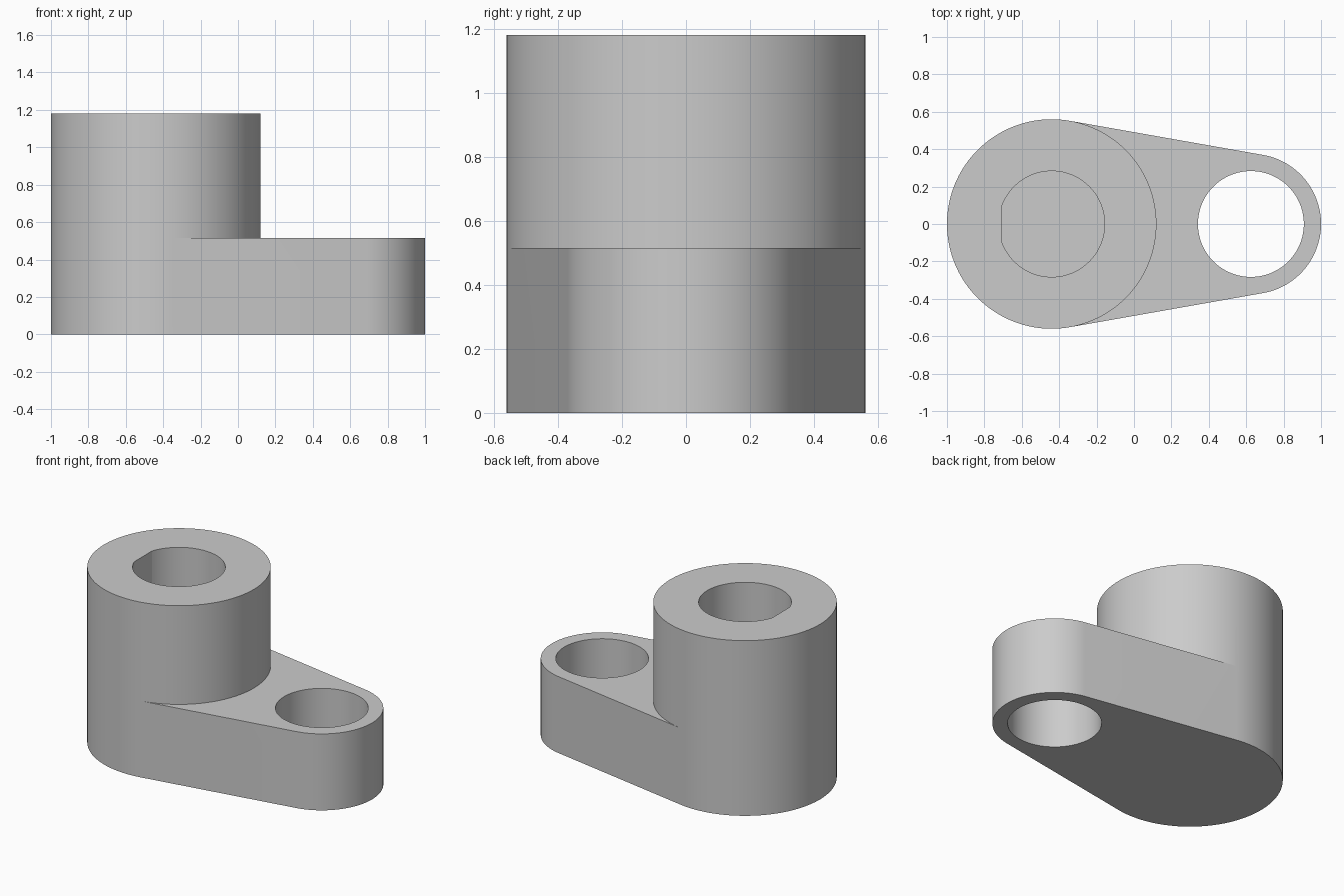
import bpy
import bmesh
from math import cos, sin, radians, sqrt, acos, degrees

if "Cube" in bpy.data.objects:
    bpy.data.objects.remove(bpy.data.objects["Cube"], do_unlink=True)

BOSS_X, BOSS_R, BOSS_H = -0.44, 0.56, 1.18
EYE_X, EYE_R, ARM_H = 0.625, 0.375, 0.515
HOLE_R, FLAT, BORE_FLOOR = 0.283, 0.267, 0.25
STEP = 2.5      # degrees per facet
TANGENT = 80    # angle at which the straight flanks touch both rounds

grey = bpy.data.materials.new("plain grey")
grey.use_nodes = True
grey.diffuse_color = (0.6, 0.6, 0.6, 1)
grey.node_tree.nodes["Principled BSDF"].inputs["Base Color"].default_value = (0.6, 0.6, 0.6, 1)


def arc(cx, r, start, end):
    """Points along an arc centred on the x axis, both ends included."""
    n = round((end - start) / STEP)
    angles = [radians(start + (end - start) * i / n) for i in range(n + 1)]
    return [(cx + r * cos(a), r * sin(a)) for a in angles]


def prism(name, outline, z0, z1):
    """Extrude a flat outline between two heights."""
    bm = bmesh.new()
    base = bm.faces.new([bm.verts.new((x, y, z0)) for x, y in outline])
    top = bmesh.ops.extrude_face_region(bm, geom=[base])["geom"]
    bmesh.ops.translate(bm, vec=(0, 0, z1 - z0),
                        verts=[g for g in top if isinstance(g, bmesh.types.BMVert)])
    bmesh.ops.recalc_face_normals(bm, faces=bm.faces)
    mesh = bpy.data.meshes.new(name)
    bm.to_mesh(mesh)
    bm.free()
    mesh.materials.append(grey)
    obj = bpy.data.objects.new(name, mesh)
    bpy.context.collection.objects.link(obj)
    return obj


def combine(body, tool, operation):
    """Apply a boolean and drop the tool object."""
    mod = body.modifiers.new(operation.lower(), "BOOLEAN")
    mod.operation, mod.solver, mod.object = operation, "EXACT", tool
    bpy.context.view_layer.objects.active = body
    bpy.ops.object.modifier_apply(modifier=mod.name)
    bpy.data.objects.remove(tool, do_unlink=True)


# Tall round boss
body = prism("crank_body", arc(BOSS_X, BOSS_R, 0, 360)[:-1], 0, BOSS_H)

# Tapered arm with a rounded end, running tangent to the boss
flank = arc(BOSS_X, BOSS_R, -TANGENT, TANGENT)
arm = prism("arm", arc(EYE_X, EYE_R, -TANGENT, TANGENT) + [flank[-1], flank[0]], 0, ARM_H)
combine(body, arm, "UNION")

# Through hole in the arm end
combine(body, prism("eye_cutter", arc(EYE_X, HOLE_R, 0, 360)[:-1], -0.1, ARM_H + 0.1), "DIFFERENCE")

# Blind bore in the boss, with one flat side
half = 180 - degrees(acos(FLAT / HOLE_R))
combine(body, prism("bore_cutter", arc(BOSS_X, HOLE_R, -half, half), BORE_FLOOR, BOSS_H + 0.1), "DIFFERENCE")

# Smooth rounds, crisp edges
bpy.ops.object.select_all(action="DESELECT")
body.select_set(True)
bpy.context.view_layer.objects.active = body
bpy.ops.object.shade_smooth_by_angle(angle=radians(15))
